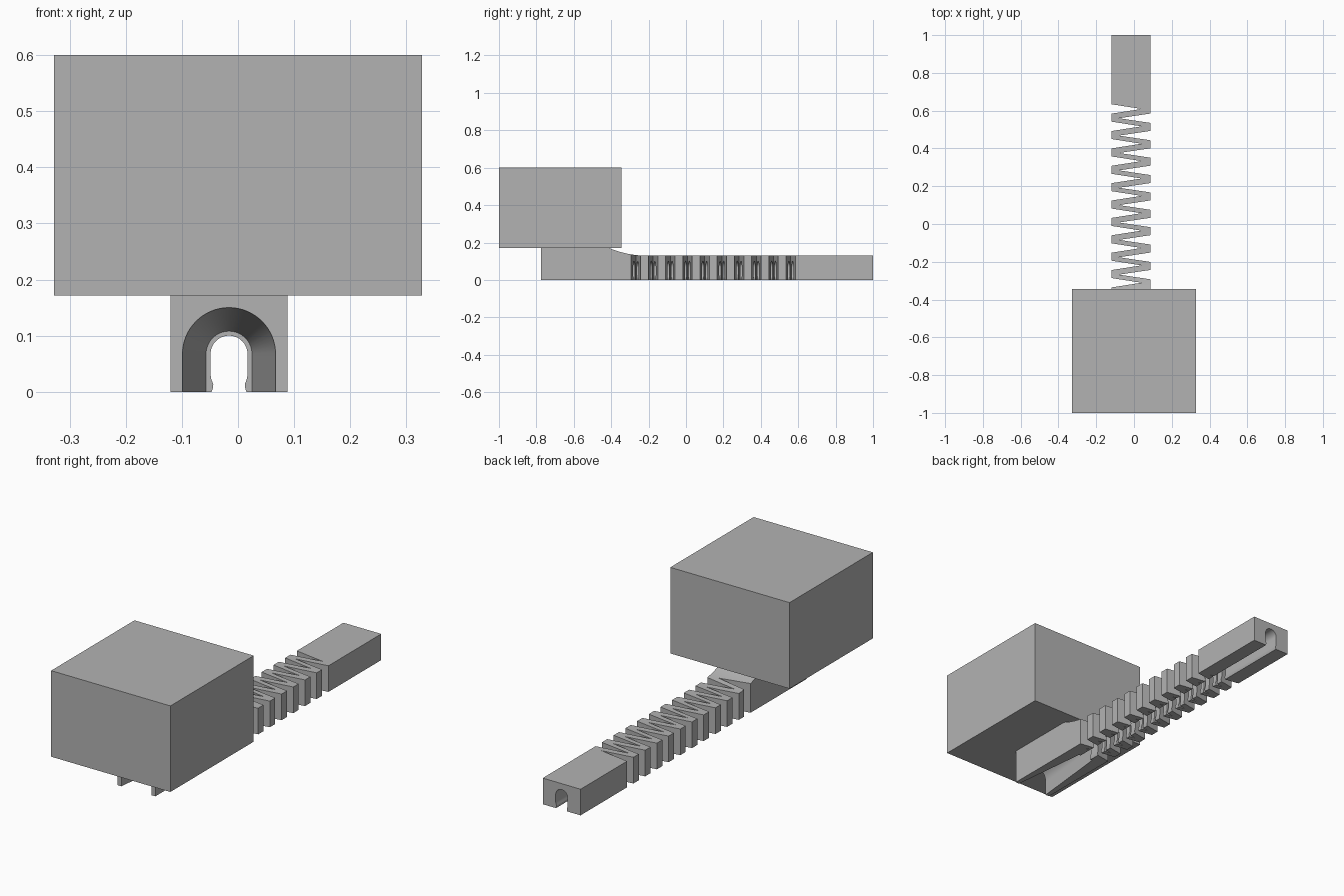
import bpy, bmesh, math

if "Cube" in bpy.data.objects:
    bpy.data.objects.remove(bpy.data.objects["Cube"])

grey = bpy.data.materials.new("plain grey")
grey.diffuse_color = (0.45, 0.45, 0.45, 1)
grey.use_nodes = True
grey.node_tree.nodes["Principled BSDF"].inputs["Base Color"].default_value = grey.diffuse_color

XL, XR, XC = -0.12, 0.088, -0.016   # sleeve sides and channel centre
ZC = 0.067                          # height of the channel arch centre


def make(name, bm):
    bmesh.ops.recalc_face_normals(bm, faces=bm.faces)
    me = bpy.data.meshes.new(name)
    bm.to_mesh(me)
    bm.free()
    ob = bpy.data.objects.new(name, me)
    bpy.context.collection.objects.link(ob)
    me.materials.append(grey)
    return ob


def loft(bm, a, b):
    """Closed solid between two rings with equal point counts."""
    va, vb = [bm.verts.new(p) for p in a], [bm.verts.new(p) for p in b]
    n = len(va)
    bm.faces.new(va)
    bm.faces.new(vb[::-1])
    for i in range(n):
        j = (i + 1) % n
        bm.faces.new((va[i], vb[i], vb[j], va[j]))


def arch(r, y, legs):
    """Round-topped channel ring; legs are (half width, z) from top to bottom."""
    ring = [(XC + w, y, z) for w, z in reversed(legs)]
    ring += [(XC + r * math.cos(t), y, ZC + r * math.sin(t))
             for t in (math.pi * i / 32 for i in range(33))]
    return ring + [(XC - w, y, z) for w, z in legs]


def cut(target, cutter):
    cutter.hide_render = True
    mod = target.modifiers.new("cut", 'BOOLEAN')
    mod.operation, mod.solver, mod.object = 'DIFFERENCE', 'EXACT', cutter
    bpy.context.view_layer.objects.active = target
    bpy.ops.object.modifier_apply(modifier=mod.name)
    bpy.data.objects.remove(cutter)


# Plug housing block
bm = bmesh.new()
loft(bm, [(x, -1, z) for x, z in ((-.328, .172), (.328, .172), (.328, .6), (-.328, .6))],
     [(x, -.345, z) for x, z in ((-.328, .172), (.328, .172), (.328, .6), (-.328, .6))])
make("housing_block", bm)

# Sleeve body: side profile with a concave step down behind the block
side = [(-.775, 0), (1, 0), (1, .13)]
side += [(-.215 - .2 * t, .13 + .042 * t * t) for t in (i / 8 for i in range(9))]
side += [(-.775, .172)]
bm = bmesh.new()
loft(bm, [(XL, y, z) for y, z in side], [(XR, y, z) for y, z in side])
sleeve = make("cable_sleeve", bm)

# Cable channel with small retaining lips
legs = [(.033, .03), (.0315, .022), (.028, .013), (.029, .006), (.031, 0), (.031, -.05)]
bm = bmesh.new()
loft(bm, arch(.033, -.9, legs), arch(.033, 1.1, legs))
cut(sleeve, make("channel_cutter", bm))

# Flared mouth at the front of the channel
y0, y1, r0, r1 = -.775, -.38, .083, .041
ya = y0 - .1
ra = r0 + (r0 - r1) * .1 / (y1 - y0)
bm = bmesh.new()
loft(bm, arch(ra, ya, [(ra, -.05)]), arch(r1, y1, [(r1, -.05)]))
cut(sleeve, make("flare_cutter", bm))

# Alternating wedge slots that leave a zigzag spring
bm = bmesh.new()


def wedge(y, edge, tip):
    out = edge + .05 * (1 if edge > tip else -1)
    h = .025 * (out - tip) / (edge - tip)
    tri = [(out, y - h), (out, y + h), (tip, y)]
    loft(bm, [(x, v, -.1) for x, v in tri], [(x, v, .3) for x, v in tri])


for i in range(11):
    wedge(.609 - .092 * i, XL, .04)
for i in range(10):
    wedge(.56 - .092 * i, XR, -.08)
cut(sleeve, make("slot_cutter", bm))

# Smooth arch surfaces, crisp edges elsewhere
bpy.ops.object.select_all(action='DESELECT')
sleeve.select_set(True)
bpy.context.view_layer.objects.active = sleeve
bpy.ops.object.shade_smooth_by_angle(angle=math.radians(25))
